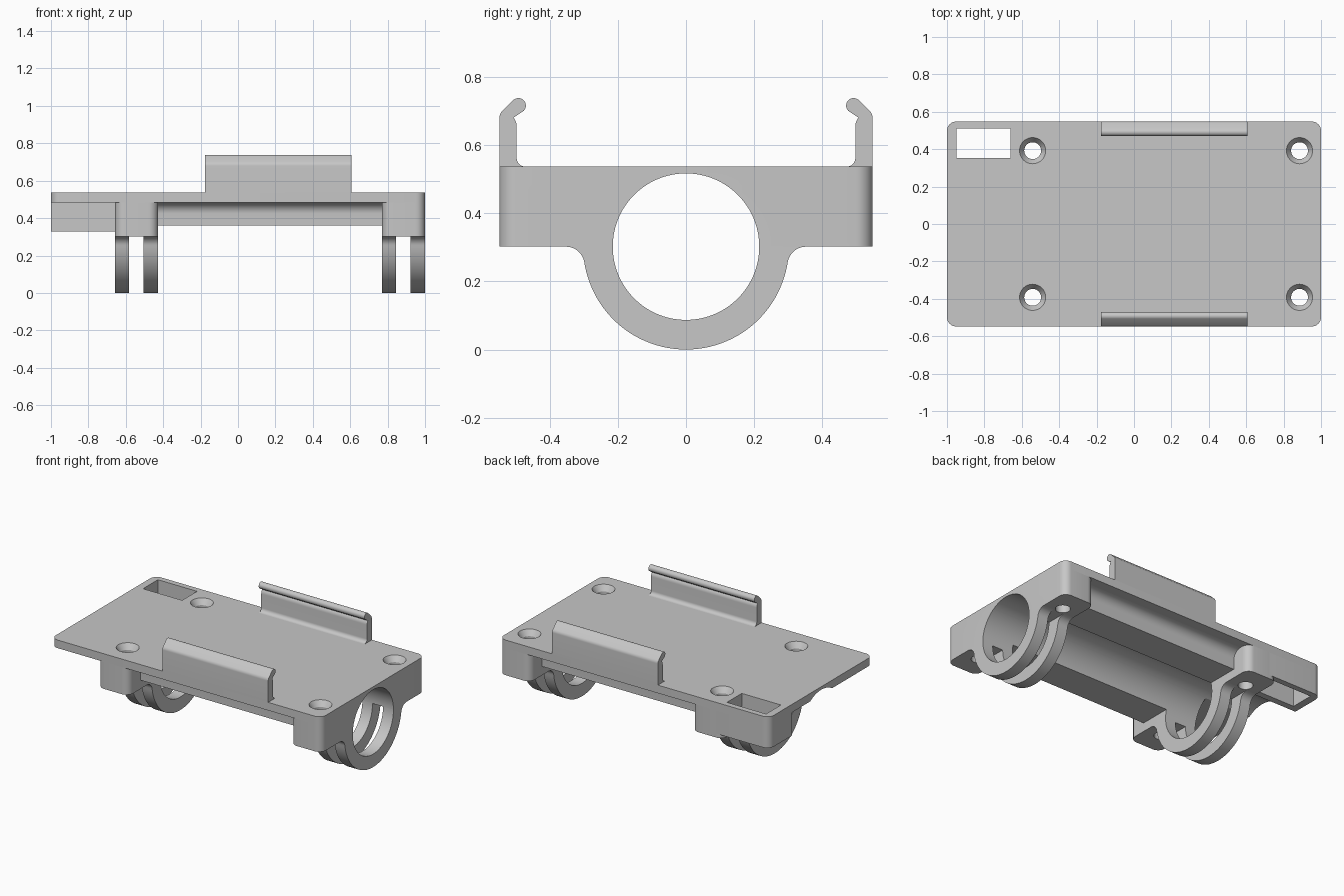
import bpy, bmesh, math
from mathutils import Vector

cube = bpy.data.objects.get("Cube")
if cube:
    bpy.data.objects.remove(cube)

GREY = (0.57, 0.57, 0.57, 1)
grey = bpy.data.materials.new("plain grey")
grey.use_nodes = True
grey.diffuse_color = GREY
grey.node_tree.nodes["Principled BSDF"].inputs["Base Color"].default_value = GREY

# Main dimensions
HALF = 0.548                 # half depth of the carriage
TOP, UNDER = 0.537, 0.483    # plate faces
AXIS, BORE, RING = 0.302, 0.215, 0.302
HOLDERS = [(-0.657, -0.427), (0.77, 1.0)]
SCREW_Y = 0.392
WALL = 0.42                  # outer face of the rails


def finish(name, bm):
    bmesh.ops.recalc_face_normals(bm, faces=bm.faces)
    mesh = bpy.data.meshes.new(name)
    bm.to_mesh(mesh)
    bm.free()
    obj = bpy.data.objects.new(name, mesh)
    bpy.context.collection.objects.link(obj)
    mesh.materials.append(grey)
    return obj


def extrude(name, profile, x0, x1):
    """Prism with a (y, z) profile running along x."""
    bm = bmesh.new()
    face = bm.faces.new([bm.verts.new((x0, y, z)) for y, z in profile])
    out = bmesh.ops.extrude_face_region(bm, geom=[face])
    verts = [v for v in out["geom"] if isinstance(v, bmesh.types.BMVert)]
    bmesh.ops.translate(bm, verts=verts, vec=(x1 - x0, 0, 0))
    return finish(name, bm)


def box(name, lo, hi, rounded=None):
    """Box; upright edges chosen by the rule get rounded."""
    bm = bmesh.new()
    bmesh.ops.create_cube(bm, size=1)
    for v in bm.verts:
        v.co = Vector([lo[i] if v.co[i] < 0 else hi[i] for i in range(3)])
    if rounded:
        edges = [e for e in bm.edges
                 if abs(e.verts[0].co.z - e.verts[1].co.z) > 0.01 and rounded(e.verts[0].co)]
        bmesh.ops.bevel(bm, geom=edges, offset=0.05, segments=8, profile=0.5, affect='EDGES')
    return finish(name, bm)


def lathe(name, profile, x, y, steps=40):
    """Closed solid turned about an upright axis from (radius, z) points."""
    bm = bmesh.new()
    loops = [[bm.verts.new((x + r * math.cos(math.tau * i / steps),
                            y + r * math.sin(math.tau * i / steps), z))
              for i in range(steps)] for r, z in profile]
    for a, b in zip(loops, loops[1:]):
        for i in range(steps):
            j = (i + 1) % steps
            bm.faces.new((a[i], a[j], b[j], b[i]))
    bm.faces.new(loops[0])
    bm.faces.new(loops[-1])
    return finish(name, bm)


def arc(cy, cz, r, a0, a1, n):
    angles = [math.radians(a0 + (a1 - a0) * i / n) for i in range(n + 1)]
    return [(cy + r * math.cos(a), cz + r * math.sin(a)) for a in angles]


def mirrored(profile):
    return [(-y, z) for y, z in reversed(profile)]


def cut(obj, cutters):
    for c in cutters:
        mod = obj.modifiers.new("cut", 'BOOLEAN')
        mod.operation, mod.solver, mod.object = 'DIFFERENCE', 'EXACT', c
    bpy.context.view_layer.update()
    graph = bpy.context.evaluated_depsgraph_get()
    mesh = bpy.data.meshes.new_from_object(obj.evaluated_get(graph))
    obj.modifiers.clear()
    obj.data = mesh


# Cutters: long bore, countersunk screw holes, cable window
bore = extrude("bore_cutter", arc(0, AXIS, BORE, 0, 357, 119), -1.1, 1.1)
window = box("window_cutter", (-0.95, 0.353, 0.2), (-0.66, 0.51, 0.7))
screws = {}
for x0, x1 in HOLDERS:
    screws[x0] = [lathe("screw_cutter", [(0.045, 0.2), (0.045, 0.5), (0.07, TOP), (0.07, 0.6)],
                        (x0 + x1) / 2, side * SCREW_Y) for side in (-1, 1)]
all_screws = sum(screws.values(), [])

# Top plate
plate = box("top_plate", (-1, -HALF, UNDER), (1, HALF, TOP), lambda co: True)
cut(plate, [bore, window] + all_screws)
parts = [plate]

# Half ring with fillets running into the block underside
f = 0.055
fy = math.sqrt((RING + f) ** 2 - f ** 2)
lean = math.degrees(math.atan2(f, fy))
right_fillet = arc(fy, AXIS - f, f, 90, 180 - lean, 10)
ring_profile = (right_fillet + arc(0, AXIS, RING, -lean, lean - 180, 60)[1:-1]
                + mirrored(right_fillet) + arc(0, AXIS, BORE, -180, 0, 60))

# Bearing holders: a block with two half rings below, leaving a strap slot
for label, (x0, x1) in zip(("right", "left"), HOLDERS):
    block = box(label + "_holder_block", (x0, -HALF, AXIS), (x1, HALF, UNDER), lambda co: True)
    cut(block, [bore] + screws[x0])
    parts.append(block)
    parts.append(extrude(label + "_holder_outer_ring", ring_profile, x0, x0 + 0.075))
    parts.append(extrude(label + "_holder_inner_ring", ring_profile, x1 - 0.077, x1))

# Stiffening rails between the holders, filleted to the plate
rail_profile = ([(0.1, 0.36), (WALL, 0.36)]
                + arc(WALL + 0.06, UNDER - 0.06, 0.06, 180, 90, 10) + [(0.1, UNDER)])
# Snap clips with a rounded, inward leaning lip
clip_profile = ([(HALF, TOP)] + arc(0.518, 0.679, 0.03, 0, 45, 6)
                + arc(0.492, 0.716, 0.022, 50, 225, 14)
                + arc(0.537, 0.655, 0.04, 140, 180, 5)
                + arc(0.472, 0.562, 0.025, 0, -90, 8))
for label, shape in (("back", lambda p: p), ("front", mirrored)):
    rail = extrude(label + "_rail", shape(rail_profile), HOLDERS[0][1], HOLDERS[1][0])
    cut(rail, [bore])
    parts.append(rail)
    parts.append(extrude(label + "_clip", shape(clip_profile), -0.176, 0.607))

# Open cable pocket under the window
pocket = box("cable_pocket", (-1, 0.31, 0.328), (-0.6, HALF, UNDER),
             lambda co: co.x < -0.99 and co.y > 0.5)
cut(pocket, [window])
parts.append(pocket)

# Remove the cutters and smooth the curved faces
for c in [bore, window] + all_screws:
    bpy.data.objects.remove(c)
bpy.ops.object.select_all(action='DESELECT')
for p in parts:
    p.select_set(True)
bpy.context.view_layer.objects.active = plate
bpy.ops.object.shade_smooth_by_angle(angle=math.radians(30))
